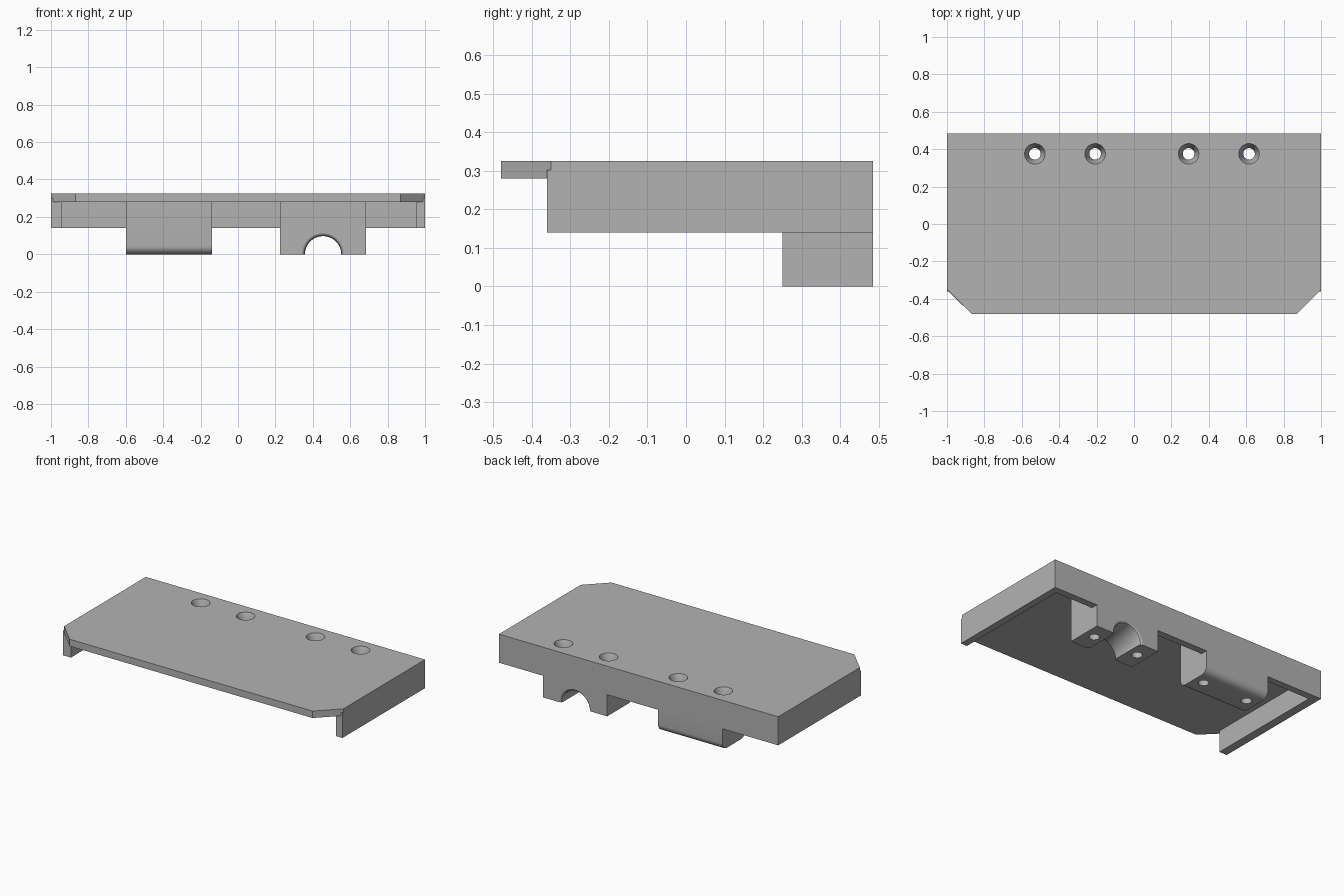
import bpy, bmesh, math
from mathutils import Matrix, Vector

if "Cube" in bpy.data.objects:
    bpy.data.objects.remove(bpy.data.objects["Cube"])

grey = bpy.data.materials.new("plain_grey")
grey.use_nodes = True
grey.diffuse_color = (0.45, 0.45, 0.45, 1)
grey.node_tree.nodes["Principled BSDF"].inputs["Base Color"].default_value = grey.diffuse_color


def finish(name, bm):
    bmesh.ops.recalc_face_normals(bm, faces=bm.faces)
    mesh = bpy.data.meshes.new(name)
    bm.to_mesh(mesh)
    bm.free()
    mesh.materials.append(grey)
    ob = bpy.data.objects.new(name, mesh)
    bpy.context.collection.objects.link(ob)
    return ob


def prism(name, points, vector):
    """Extrude a closed outline along a vector."""
    bm = bmesh.new()
    face = bm.faces.new([bm.verts.new(p) for p in points])
    ext = bmesh.ops.extrude_face_region(bm, geom=[face])
    verts = [g for g in ext["geom"] if isinstance(g, bmesh.types.BMVert)]
    bmesh.ops.translate(bm, verts=verts, vec=vector)
    return finish(name, bm)


def box(name, x0, x1, y0, y1, z0, z1):
    return prism(name, [(x0, y0, z0), (x1, y0, z0), (x1, y1, z0), (x0, y1, z0)], (0, 0, z1 - z0))


def lathe(name, profile, matrix, sides=40):
    """Closed turned solid from (radius, height) pairs."""
    bm = bmesh.new()
    rings = [[bm.verts.new(matrix @ Vector((r * math.cos(i * math.tau / sides),
                                            r * math.sin(i * math.tau / sides), h)))
              for i in range(sides)] for r, h in profile]
    for a, b in zip(rings, rings[1:]):
        for i in range(sides):
            j = (i + 1) % sides
            bm.faces.new((a[i], a[j], b[j], b[i]))
    bm.faces.new(rings[0])
    bm.faces.new(rings[-1])
    return finish(name, bm)


def combine(target, other, operation):
    mod = target.modifiers.new("join", "BOOLEAN")
    mod.operation, mod.solver, mod.object = operation, "EXACT", other
    bpy.context.view_layer.objects.active = target
    bpy.ops.object.modifier_apply(modifier=mod.name)
    bpy.data.objects.remove(other)


BACK, FRONT, TOP, SHELF = 0.485, -0.48, 0.325, 0.28

# Top plate with clipped front corners
body = prism("bracket_plate", [(-1, BACK, SHELF), (-1, -0.35, SHELF), (-0.87, FRONT, SHELF),
                               (0.87, FRONT, SHELF), (1, -0.35, SHELF), (1, BACK, SHELF)],
             (0, 0, TOP - SHELF))

# Skirt walls on the sides and back
walls = [box("right_wall", -1, -0.945, -0.36, BACK, 0.14, 0.302),
         box("left_wall", 0.955, 1, -0.36, BACK, 0.14, 0.302),
         box("back_wall", -1, 1, 0.44, BACK, 0.14, 0.302)]

# Rounded block: side profile with filleted lower edges
fillet, y0 = 0.045, 0.25
outline = [(-0.6, BACK, 0.3), (-0.6, y0, 0.3)]
for cy, start in ((y0 + fillet, math.pi), (BACK - fillet, 1.5 * math.pi)):
    for i in range(9):
        a = start + i * math.pi / 16
        outline.append((-0.6, cy + fillet * math.cos(a), fillet + fillet * math.sin(a)))
rounded_block = prism("rounded_block", outline, (0.46, 0, 0))

# Arched block with a flared channel running front to back
arch_block = box("arch_block", 0.225, 0.685, y0, BACK, 0, 0.3)
along_y = Matrix.Translation((0.455, 0, 0)) @ Matrix.Rotation(-math.pi / 2, 4, "X")
channel = lathe("channel_cutter", [(0.112, y0 - 0.01), (0.112, y0), (0.102, y0 + 0.006),
                                   (0.097, y0 + 0.018), (0.097, BACK - 0.018),
                                   (0.102, BACK - 0.006), (0.112, BACK), (0.112, BACK + 0.01)],
                along_y, 64)
combine(arch_block, channel, "DIFFERENCE")

for part in walls + [rounded_block, arch_block]:
    combine(body, part, "UNION")

# Countersunk screw holes through the blocks
for x in (-0.53, -0.208, 0.292, 0.615):
    cutter = lathe("screw_cutter", [(0.031, -0.05), (0.031, 0.27), (0.055, TOP), (0.055, TOP + 0.05)],
                   Matrix.Translation((x, 0.375, 0)))
    combine(body, cutter, "DIFFERENCE")

body.name = "mounting_bracket"
bpy.ops.object.select_all(action="DESELECT")
body.select_set(True)
bpy.context.view_layer.objects.active = body
bpy.ops.object.shade_smooth_by_angle(angle=math.radians(25))
